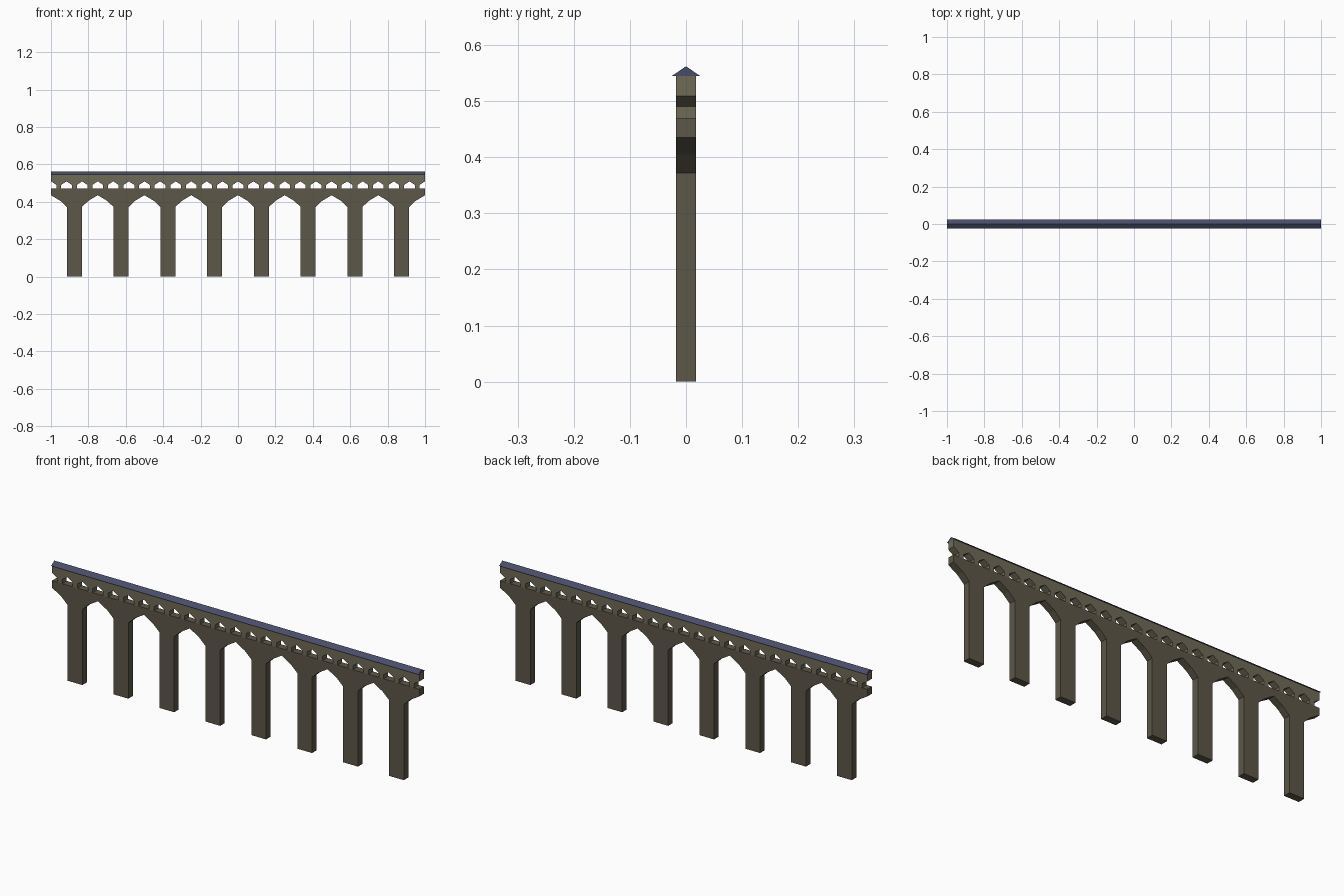
import bpy, bmesh

if "Cube" in bpy.data.objects:
    bpy.data.objects.remove(bpy.data.objects["Cube"])

def material(name, rgb):
    m = bpy.data.materials.new(name)
    m.diffuse_color = (*rgb, 1)
    m.use_nodes = True
    m.node_tree.nodes["Principled BSDF"].inputs["Base Color"].default_value = m.diffuse_color
    return m

def prism(name, pts, vec, mat):
    """Closed profile polygon extruded along vec."""
    bm = bmesh.new()
    f = bm.faces.new([bm.verts.new(p) for p in pts])
    res = bmesh.ops.extrude_face_region(bm, geom=[f], use_keep_orig=True)
    verts = [v for v in res["geom"] if isinstance(v, bmesh.types.BMVert)]
    bmesh.ops.translate(bm, vec=vec, verts=verts)
    bmesh.ops.recalc_face_normals(bm, faces=bm.faces)
    me = bpy.data.meshes.new(name)
    bm.to_mesh(me)
    bm.free()
    me.materials.append(mat)
    ob = bpy.data.objects.new(name, me)
    bpy.context.collection.objects.link(ob)
    return ob

stone = material("dark_stone", (0.11, 0.095, 0.065))
wall = material("pale_stone", (0.16, 0.145, 0.095))
slate = material("slate", (0.065, 0.075, 0.14))

D = 0.0175                      # half thickness of the walls
DECK, EAVES, RIDGE = 0.47, 0.545, 0.562

# Lower arcade: eight piers carrying pointed arches
pts = [(1, DECK), (-1, DECK), (-1, 0.435)]
for i in range(8):
    c = -0.875 + 0.25 * i
    pts += [(c - 0.075, 0.405), (c - 0.04, 0.372), (c - 0.04, 0),
            (c + 0.04, 0), (c + 0.04, 0.372), (c + 0.075, 0.405),
            (c + 0.125, 0.435)]
prism("lower_arcade", [(x, -D, z) for x, z in pts], (0, 2 * D, 0), stone)

# Upper gallery: small posts with pointed openings between them
pts = [(1, EAVES), (-1, EAVES), (-1, 0.509)]
step, post = 2 / 24, 0.013
for i in range(24):
    c = -1 + step * (i + 0.5)
    pts += [(c - post, 0.49), (c - post, DECK),
            (c + post, DECK), (c + post, 0.49), (c + step / 2, 0.509)]
prism("upper_gallery", [(x, -D, z) for x, z in pts], (0, 2 * D, 0), wall)

# Roof: shallow gable along the whole length
prism("roof", [(-1, -0.025, EAVES), (-1, 0.025, EAVES), (-1, 0, RIDGE)],
      (2, 0, 0), slate)
